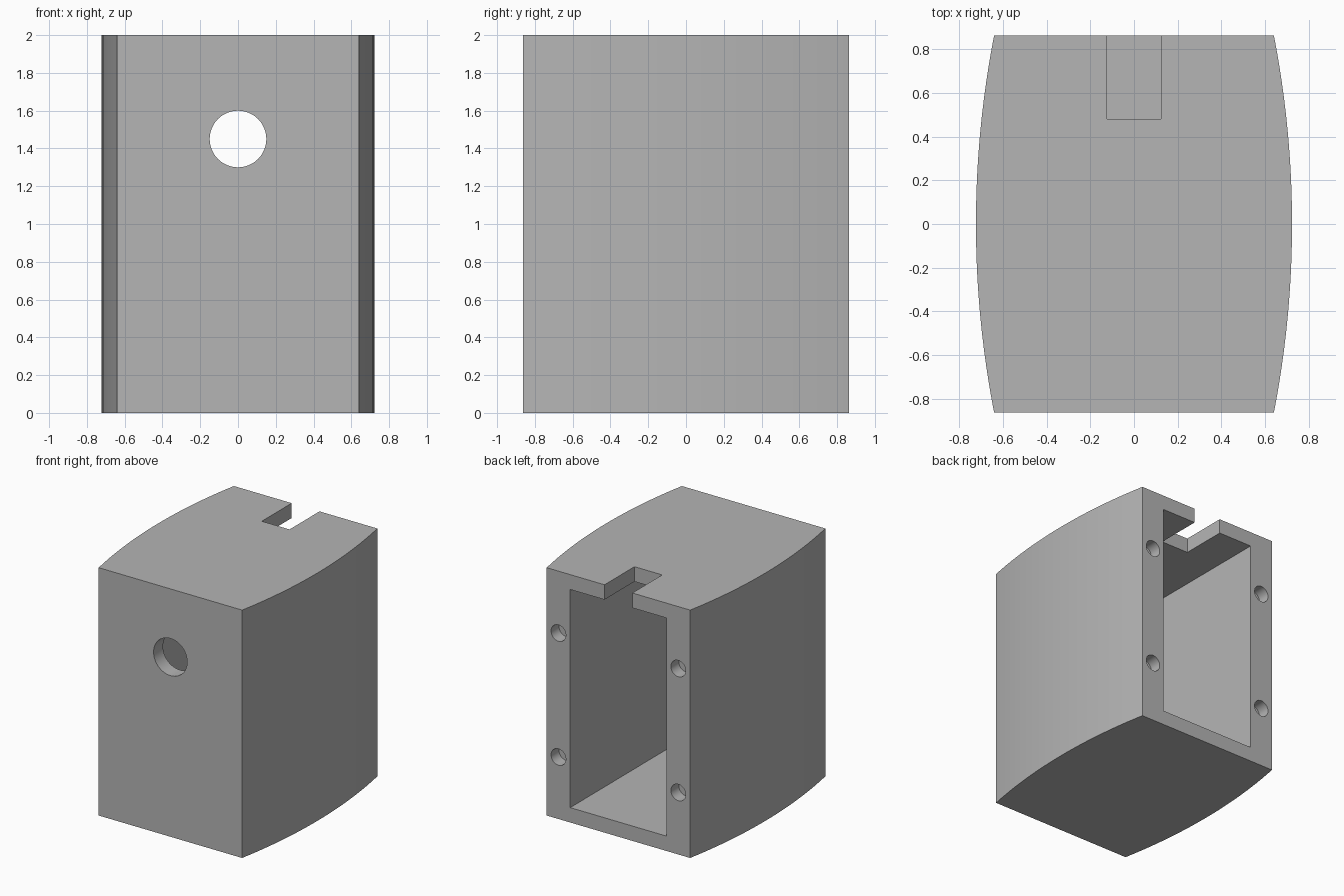
import bpy, bmesh, math
from mathutils import Matrix

cube = bpy.data.objects.get("Cube")
if cube:
    bpy.data.objects.remove(cube, do_unlink=True)

HEIGHT, HALF_DEPTH, END_X, MID_X = 2.0, 0.862, 0.64, 0.723
WALL = 0.12
SEGMENTS = 24

grey = bpy.data.materials.new("plain grey")
grey.use_nodes = True
colour = (0.46, 0.46, 0.46, 1)
grey.diffuse_color = colour
grey.node_tree.nodes["Principled BSDF"].inputs["Base Color"].default_value = colour


def make_object(name, bm):
    bmesh.ops.recalc_face_normals(bm, faces=bm.faces)
    mesh = bpy.data.meshes.new(name)
    bm.to_mesh(mesh)
    bm.free()
    mesh.materials.append(grey)
    obj = bpy.data.objects.new(name, mesh)
    bpy.context.collection.objects.link(obj)
    return obj


def box(name, low, high):
    bm = bmesh.new()
    bmesh.ops.create_cube(bm, size=1)
    for v in bm.verts:
        v.co = [a + (c + 0.5) * (b - a) for a, b, c in zip(low, high, v.co)]
    return make_object(name, bm)


def rod(name, x, z, radius, y0, y1):
    """Cylinder running along y from y0 to y1."""
    bm = bmesh.new()
    place = Matrix.Translation((x, (y0 + y1) / 2, z)) @ Matrix.Rotation(math.pi / 2, 4, 'X')
    bmesh.ops.create_cone(bm, cap_ends=True, segments=48, radius1=radius,
                          radius2=radius, depth=y1 - y0, matrix=place)
    return make_object(name, bm)


# Housing: plan with flat front and back and bowed sides, pulled up
sag = MID_X - END_X
arc_radius = (HALF_DEPTH ** 2 + sag ** 2) / (2 * sag)
half_angle = math.asin(HALF_DEPTH / arc_radius)
side = []
for i in range(SEGMENTS + 1):
    a = half_angle * (2 * i / SEGMENTS - 1)
    side.append((MID_X - arc_radius * (1 - math.cos(a)), arc_radius * math.sin(a)))
plan = side + [(-x, -y) for x, y in side]
bm = bmesh.new()
base = bm.faces.new([bm.verts.new((x, y, 0)) for x, y in plan])
pulled = bmesh.ops.extrude_face_region(bm, geom=[base], use_keep_orig=True)
for item in pulled["geom"]:
    if isinstance(item, bmesh.types.BMVert):
        item.co.z = HEIGHT
housing = make_object("housing", bm)

# Cutters: open-backed cavity, top slot, front hole, four blind screw holes
cutters = [
    box("cavity_cutter", (-0.43, -HALF_DEPTH + WALL, WALL), (0.43, 1, HEIGHT - WALL)),
    box("slot_cutter", (-0.124, 0.48, HEIGHT - 2 * WALL), (0.124, 1.1, HEIGHT + 0.1)),
    rod("front_hole_cutter", 0, 1.45, 0.15, -1, -HALF_DEPTH + 2 * WALL),
]
for x in (-0.535, 0.535):
    for z in (0.5, 1.5):
        cutters.append(rod("screw_hole_cutter", x, z, 0.066, HALF_DEPTH - 0.1, 1))

for cutter in cutters:
    cutter.hide_render = True
    cutter.hide_viewport = True
    cut = housing.modifiers.new(cutter.name, 'BOOLEAN')
    cut.operation = 'DIFFERENCE'
    cut.solver = 'EXACT'
    cut.object = cutter

# Bake the cuts, drop the cutters, then smooth the curved walls
bpy.context.view_layer.update()
evaluated = housing.evaluated_get(bpy.context.evaluated_depsgraph_get())
baked = bpy.data.meshes.new_from_object(evaluated)
housing.modifiers.clear()
housing.data = baked
for cutter in cutters:
    bpy.data.objects.remove(cutter, do_unlink=True)
bpy.ops.object.select_all(action='DESELECT')
housing.select_set(True)
bpy.context.view_layer.objects.active = housing
bpy.ops.object.shade_smooth_by_angle(angle=math.radians(30))
